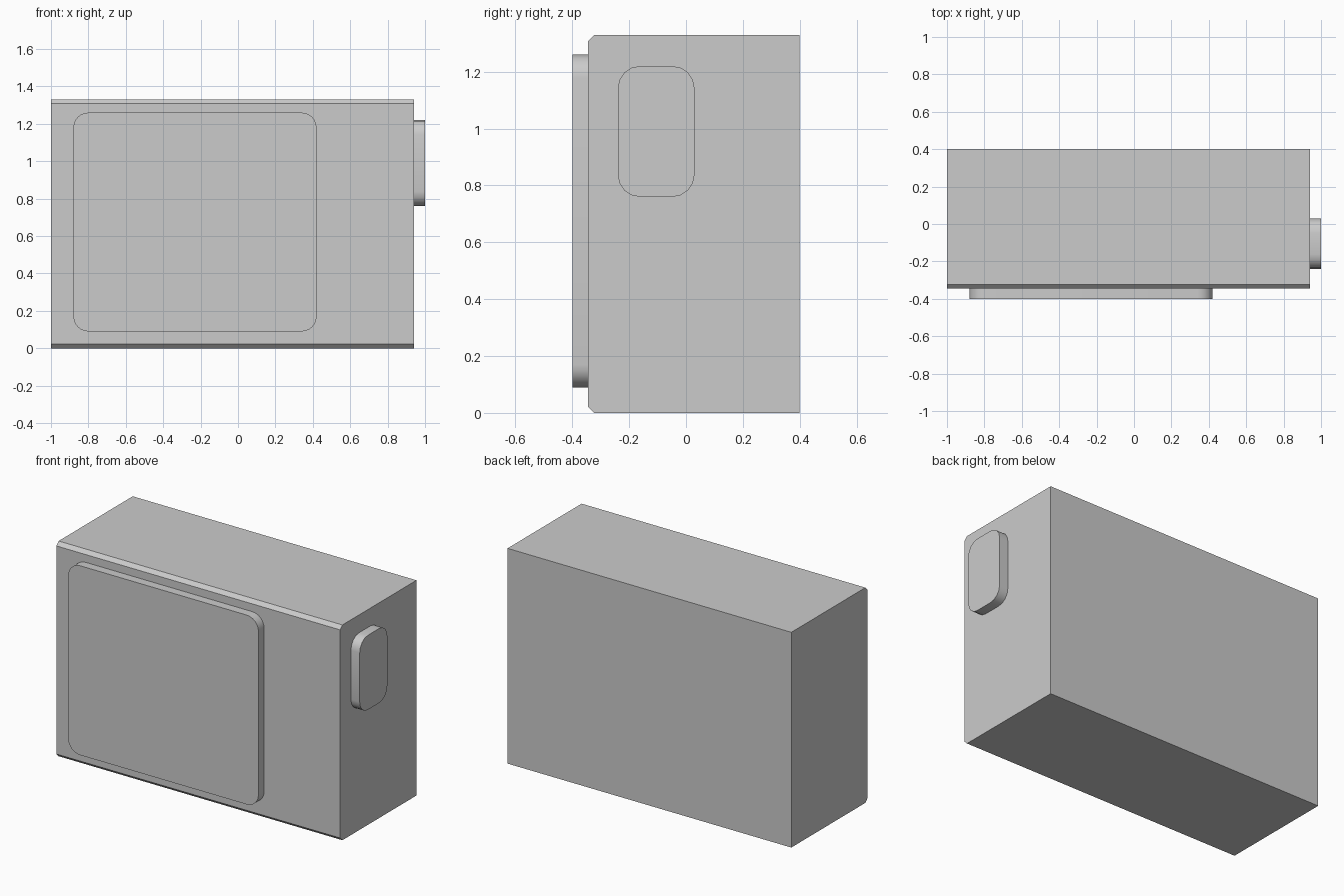
import bpy, bmesh
from math import cos, sin, pi

if "Cube" in bpy.data.objects:
    bpy.data.objects.remove(bpy.data.objects["Cube"])


def prism(name, outline, place, start, end, smooth=False):
    """Extrude a closed 2D outline from start to end; place(u, v, d) gives xyz."""
    bm = bmesh.new()
    a = [bm.verts.new(place(u, v, start)) for u, v in outline]
    b = [bm.verts.new(place(u, v, end)) for u, v in outline]
    n = len(outline)
    bm.faces.new(a)
    bm.faces.new(b[::-1])
    for i in range(n):
        j = (i + 1) % n
        bm.faces.new((a[i], b[i], b[j], a[j]))
    bmesh.ops.recalc_face_normals(bm, faces=bm.faces)
    mesh = bpy.data.meshes.new(name)
    bm.to_mesh(mesh)
    bm.free()
    obj = bpy.data.objects.new(name, mesh)
    bpy.context.collection.objects.link(obj)
    if smooth:
        bpy.ops.object.select_all(action='DESELECT')
        obj.select_set(True)
        bpy.context.view_layer.objects.active = obj
        bpy.ops.object.shade_smooth_by_angle(angle=pi / 5)
    return obj


def rounded_rect(u0, u1, v0, v1, r, segments):
    corners = [(u1 - r, v1 - r), (u0 + r, v1 - r), (u0 + r, v0 + r), (u1 - r, v0 + r)]
    return [(cu + r * cos((q + k / segments) * pi / 2), cv + r * sin((q + k / segments) * pi / 2))
            for q, (cu, cv) in enumerate(corners) for k in range(segments + 1)]


def along_x(u, v, d):
    return (d, u, v)


def along_y(u, v, d):
    return (u, d, v)


# Body: box with chamfered front top and bottom edges
c, front, back, top = 0.022, -0.345, 0.4, 1.33
body_profile = [(front + c, 0), (back, 0), (back, top),
                (front + c, top), (front, top - c), (front, c)]
prism("body", body_profile, along_x, -1.0, 0.94)

# Raised rounded panel on the front
prism("front_panel", rounded_rect(-0.88, 0.42, 0.09, 1.26, 0.08, 6),
      along_y, -0.4, front + 0.01, smooth=True)

# Raised rounded pad on the right side
prism("side_pad", rounded_rect(-0.24, 0.03, 0.76, 1.22, 0.078, 4),
      along_x, 0.93, 1.0, smooth=True)
